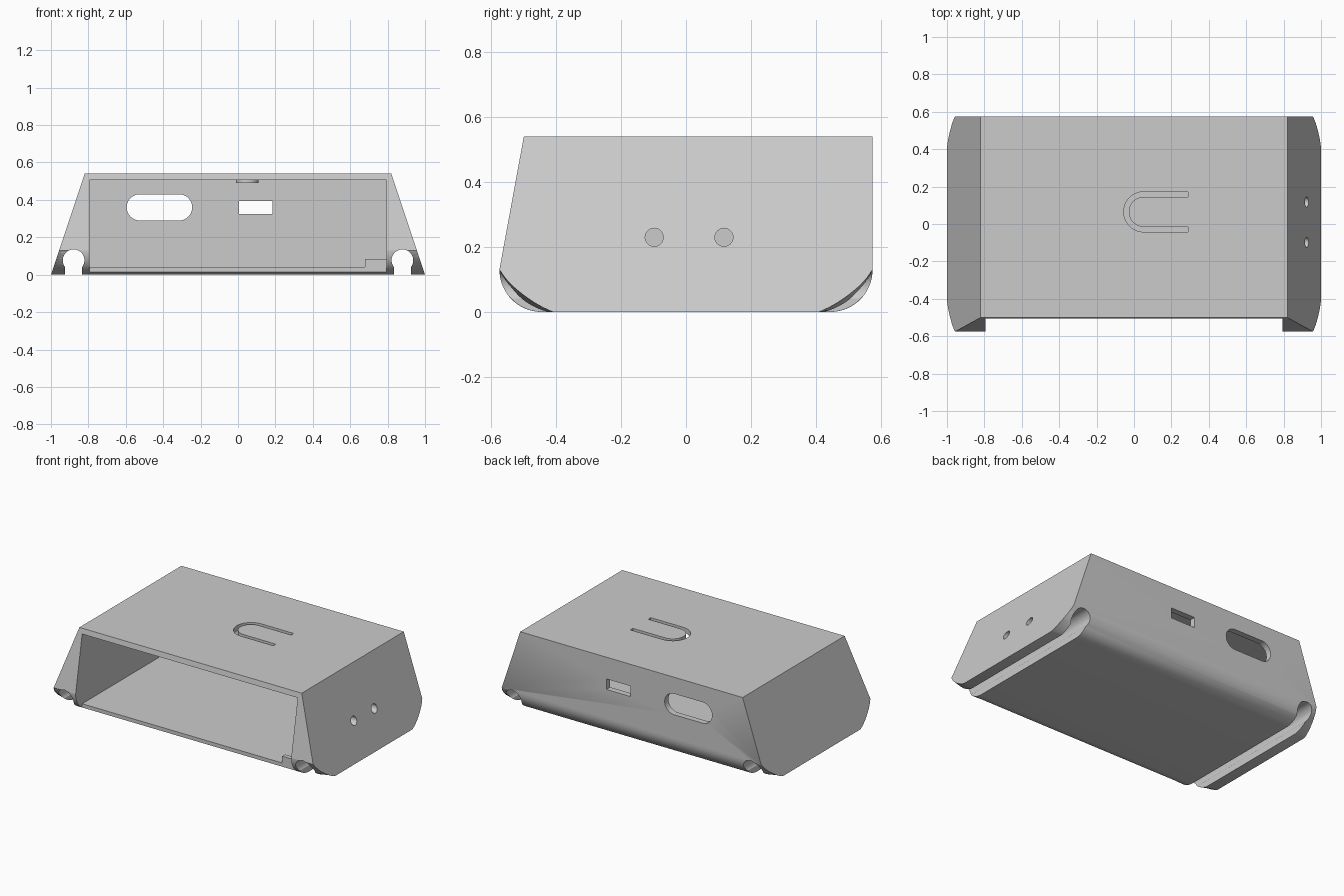
import bpy, bmesh, math
from mathutils import Vector

if "Cube" in bpy.data.objects:
    bpy.data.objects.remove(bpy.data.objects["Cube"])

grey = bpy.data.materials.new("grey_plastic")
grey.diffuse_color = (0.6, 0.6, 0.6, 1)
grey.use_nodes = True
grey.node_tree.nodes["Principled BSDF"].inputs["Base Color"].default_value = grey.diffuse_color


def finish(bm, name):
    bmesh.ops.recalc_face_normals(bm, faces=bm.faces)
    me = bpy.data.meshes.new(name)
    bm.to_mesh(me)
    bm.free()
    me.materials.append(grey)
    ob = bpy.data.objects.new(name, me)
    bpy.context.collection.objects.link(ob)
    return ob


def loft(sections, name):
    """Skin a list of closed sections with equal point counts."""
    bm = bmesh.new()
    rings = [[bm.verts.new(p) for p in s] for s in sections]
    n = len(rings[0])
    for a, b in zip(rings, rings[1:]):
        for i in range(n):
            j = (i + 1) % n
            bm.faces.new((a[i], a[j], b[j], b[i]))
    bm.faces.new(rings[0])
    bm.faces.new(rings[-1])
    return finish(bm, name)


def prism(profile, axis, lo, hi, name):
    """Extrude a 2D profile along an axis (0=x, 1=y, 2=z)."""
    def place(p, d):
        q = list(p)
        q.insert(axis, d)
        return q
    return loft([[place(p, d) for p in profile] for d in (lo, hi)], name)


def arc(cx, cy, r, a0, a1, n=20):
    return [(cx + r * math.cos(math.radians(a0 + (a1 - a0) * i / n)),
             cy + r * math.sin(math.radians(a0 + (a1 - a0) * i / n))) for i in range(n + 1)]


def rect(a0, a1, b0, b1):
    return [(a0, b0), (a1, b0), (a1, b1), (a0, b1)]


# Outer shell: sloped ends and a leaning front
shell = loft([
    [(-1, -0.599, 0), (1, -0.599, 0), (1, 0.575, 0), (-1, 0.575, 0)],
    [(-0.82, -0.5, 0.54), (0.82, -0.5, 0.54), (0.82, 0.575, 0.54), (-0.82, 0.575, 0.54)],
], "case_shell")
cutters = []

# Rounded lower front and back edges, shallower towards the outer sides
N = 16
inner = arc(-0.445, 0.13, 0.13, 180, 270, N)
p0, p1, p2 = Vector((-0.575, 0.13)), Vector((-0.51, 0.04)), Vector((-0.41, 0))
outer = [tuple(p0 * (1 - t) ** 2 + p1 * 2 * t * (1 - t) + p2 * t * t)
         for t in (i / N for i in range(N + 1))]
for side in (1, -1):
    secs = []
    for x, curve in ((-1.05, outer), (-0.98, outer), (-0.83, inner),
                     (0.83, inner), (0.98, outer), (1.05, outer)):
        pts = [(-0.75, 0.13)] + curve + [(curve[-1][0], -0.1), (-0.75, -0.1)]
        secs.append([(x, y * side, z) for y, z in pts])
    cutters.append(loft(secs, "edge_cutter"))

# Front recess and hollow inside
cutters.append(prism([(-1, -0.1), (-0.506, -0.1), (-0.506, 0.04), (0.535, 0.04),
                      (0.535, 0.505), (-1, 0.505)], 0, -0.795, 0.795, "cavity_cutter"))

# Keyhole grooves under both sides
for s in (1, -1):
    prof = arc(0.879, 0.077, 0.058, -38, 218, 32) + [(0.834, -0.1), (0.924, -0.1)]
    cutters.append(prism([(x * s, z) for x, z in prof], 1, -1, 1, "groove_cutter"))

# Back openings: long rounded slot and small rectangular port
pill = arc(-0.315, 0.36, 0.07, -90, 90) + arc(-0.525, 0.36, 0.07, 90, 270)
cutters.append(prism(pill, 1, 0.4, 0.8, "slot_cutter"))
cutters.append(prism(rect(0.005, 0.185, 0.325, 0.395), 1, 0.4, 0.8, "port_cutter"))

# Two round holes in the right wall
for y in (-0.098, 0.117):
    cutters.append(prism(arc(y, 0.23, 0.028, 0, 345, 23), 0, 0.7, 1.1, "hole_cutter"))

# U-shaped slit that frees the push tab in the roof
slit = ([(0.29, 0.172)] + arc(0.052, 0.065, 0.107, 90, 270, 32) + [(0.29, -0.042), (0.29, -0.015)]
        + arc(0.052, 0.065, 0.08, 270, 90, 32) + [(0.29, 0.145)])
cutters.append(prism(slit, 2, 0.45, 0.6, "slit_cutter"))

for c in cutters:
    c.hide_render = True
    m = shell.modifiers.new("cut", 'BOOLEAN')
    m.operation, m.solver, m.object = 'DIFFERENCE', 'EXACT', c
    bpy.context.view_layer.objects.active = shell
    bpy.ops.object.modifier_apply(modifier=m.name)
for c in cutters:
    bpy.data.objects.remove(c)

# Button nub under the tab and small stop block in the front corner
nub = prism(arc(0.05, 0.065, 0.06, 0, 348.75, 31), 2, 0.49, 0.51, "button_nub")
prism(rect(0.68, 0.8, -0.506, -0.476), 2, 0.035, 0.085, "stop_block")

for ob in (shell, nub):
    bpy.ops.object.select_all(action='DESELECT')
    ob.select_set(True)
    bpy.context.view_layer.objects.active = ob
    bpy.ops.object.shade_smooth_by_angle(angle=math.radians(30))
